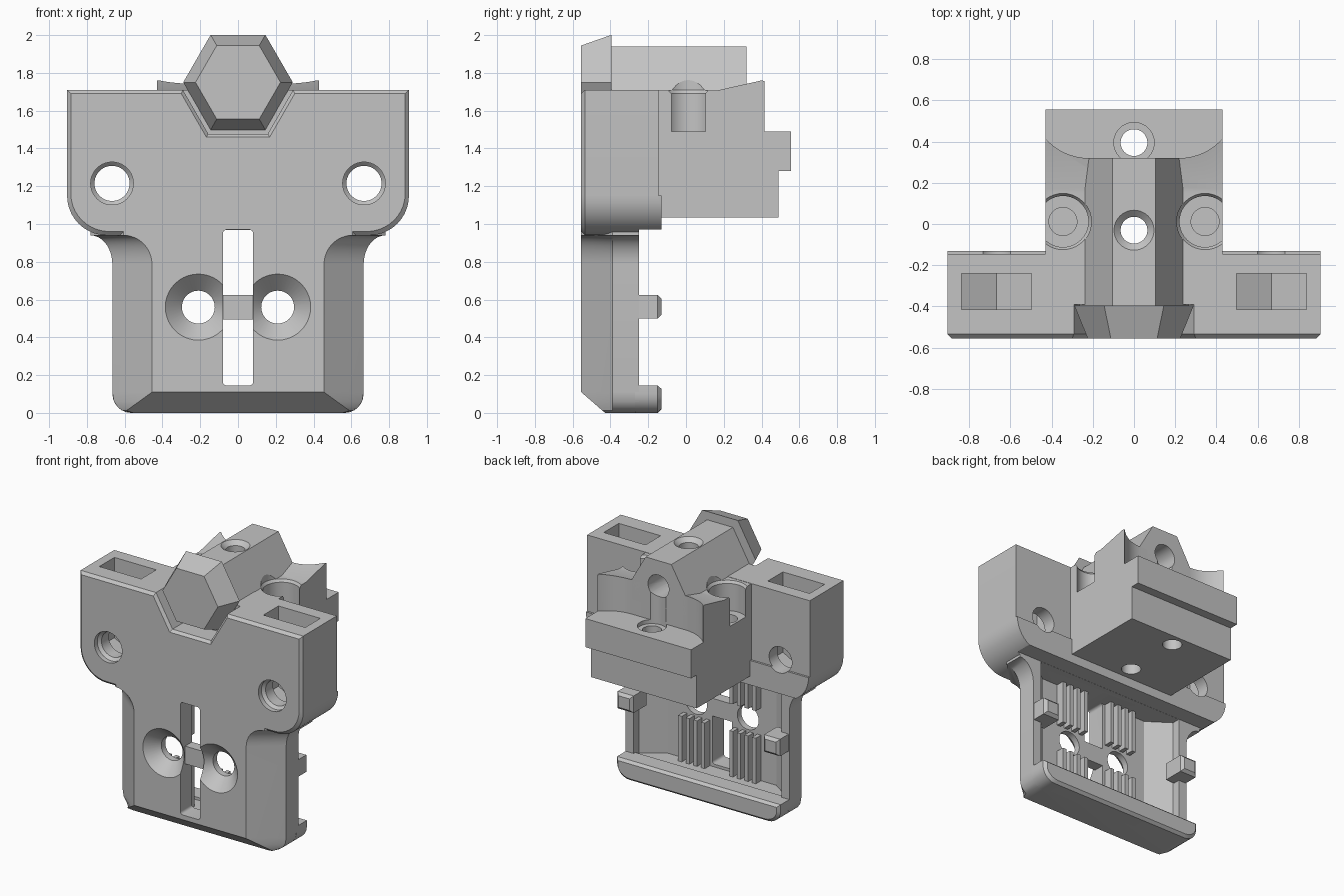
import bpy, bmesh
from math import cos, sin, pi, sqrt, radians

old = bpy.data.objects.get("Cube")
if old:
    bpy.data.objects.remove(old, do_unlink=True)

grey = bpy.data.materials.new("plain_grey")
grey.use_nodes = True
colour = (0.55, 0.55, 0.55, 1)
grey.diffuse_color = colour
grey.node_tree.nodes["Principled BSDF"].inputs["Base Color"].default_value = colour
parts = []


def ring(pts, axis, h):
    """Place a flat outline at height h along an axis."""
    place = {"x": lambda a, b: (h, a, b), "y": lambda a, b: (a, h, b), "z": lambda a, b: (a, b, h)}
    return [place[axis](a, b) for a, b in pts]


def arc(cx, cy, r, a0, a1, n=10):
    return [(cx + r * cos(radians(a0 + (a1 - a0) * i / n)),
             cy + r * sin(radians(a0 + (a1 - a0) * i / n))) for i in range(n + 1)]


def circle(cx, cy, r, n=40):
    return [(cx + r * cos(2 * pi * i / n), cy + r * sin(2 * pi * i / n)) for i in range(n)]


def loft(name, rings, keep=True):
    """Skin a row of matching outlines and cap both ends."""
    bm = bmesh.new()
    rows = [[bm.verts.new(p) for p in r] for r in rings]
    n = len(rows[0])
    for a, b in zip(rows, rows[1:]):
        for i in range(n):
            j = (i + 1) % n
            bm.faces.new((a[i], a[j], b[j], b[i]))
    bm.faces.new(rows[0][::-1])
    bm.faces.new(rows[-1])
    bmesh.ops.recalc_face_normals(bm, faces=bm.faces)
    me = bpy.data.meshes.new(name)
    bm.to_mesh(me)
    bm.free()
    me.materials.append(grey)
    ob = bpy.data.objects.new(name, me)
    bpy.context.collection.objects.link(ob)
    if keep:
        parts.append(ob)
    return ob


def prism(name, pts, axis, a, b, keep=True):
    return loft(name, [ring(pts, axis, a), ring(pts, axis, b)], keep)


def box(name, x0, x1, y0, y1, z0, z1, keep=True):
    return prism(name, [(x0, y0), (x1, y0), (x1, y1), (x0, y1)], "z", z0, z1, keep)


def turned(cx, cy, axis, steps, n=40):
    """Round or six-sided cutter from (position, radius) steps."""
    return loft("cutter", [ring(circle(cx, cy, r, n), axis, h) for h, r in steps], False)


def cut(cutter, *targets):
    for ob in targets:
        mod = ob.modifiers.new("cut", "BOOLEAN")
        mod.operation, mod.solver, mod.object = "DIFFERENCE", "EXACT", cutter
        dg = bpy.context.evaluated_depsgraph_get()
        me = bpy.data.meshes.new_from_object(ob.evaluated_get(dg))
        ob.modifiers.clear()
        ob.data = me
    bpy.data.objects.remove(cutter, do_unlink=True)


# Wide upper plate with rounded lower corners and a chamfered front
W, TOP, LOW, R = 0.905, 1.71, 0.94, 0.21
outline = ([(-W, TOP)] + arc(-W + R, LOW + R, R, 180, 270)
           + arc(W - R, LOW + R, R, 270, 360) + [(W, TOP)])
mid = (TOP + LOW) / 2
inset = [(x * (W - 0.02) / W, mid + (z - mid) * 0.948) for x, z in outline]
plate = loft("upper_plate", [ring(inset, "y", -0.555), ring(outline, "y", -0.535),
                             ring(outline, "y", -0.145)])
back_lip = prism("plate_back_lip", outline, "y", -0.16, -0.13)
cut(box("cutter", -1, 1, -0.3, 0, 1.15, 2, False), back_lip)


# Lower shell: chamfered front, flaring into the plate
def shell_slice(z):
    yf = -0.555 + max(0, 0.11 - z) * 1.15
    flare = 1 - sqrt(max(0, 1 - (min(max(0, z - 0.785), 0.155) / 0.155) ** 2))
    corner = max(0, 0.1 - z)
    wb = 0.565 + sqrt(max(0, 0.01 - corner ** 2)) + 0.115 * flare
    xf = min(0.455 + 0.15 * flare + (yf + 0.555) * 1.2, wb - 0.01)
    half = [(xf, yf), (wb, -0.39), (wb, -0.25)]
    return ring([(-x, y) for x, y in half[::-1]] + half, "z", z)


levels = [0, 0.012, 0.03, 0.06, 0.11, 0.785] + [0.785 + 0.155 * sin(pi / 2 * i / 9) for i in range(1, 10)]
shell = loft("lower_shell", [shell_slice(z) for z in levels + [0.97]])

# Hollow back of the shell and underside of the plate
cavity = [(-0.6, 0), (-0.6, -0.31), (-0.44, -0.42), (0.44, -0.42), (0.6, -0.31), (0.6, 0)]
cut(prism("cutter", cavity, "z", 0.125, 0.969, False), shell, plate, back_lip)
cut(box("cutter", -1, 1, -0.25, 0, 0.8, 0.97, False), plate, back_lip)

# Centre slot with its cross bridge
slot = (arc(0.06, 0.165, 0.02, 270, 360, 4) + arc(0.06, 0.95, 0.02, 0, 90, 4)
        + arc(-0.06, 0.95, 0.02, 90, 180, 4) + arc(-0.06, 0.165, 0.02, 180, 270, 4))
cut(prism("cutter", slot, "y", -0.7, -0.3, False), shell, plate)
bridge = box("slot_bridge", -0.1, 0.1, -0.5, -0.42, 0.495, 0.625)

# Bottom lip with rounded ends
lip = [(-0.665, 0.145)] + arc(-0.565, 0.1, 0.1, 180, 270, 6) + arc(0.565, 0.1, 0.1, 270, 360, 6) + [(0.665, 0.145)]
lip_in = [(x * 0.97, 0.075 + (z - 0.075) * 0.75) for x, z in lip]
loft("bottom_lip", [ring(lip, "y", -0.27), ring(lip, "y", -0.15), ring(lip_in, "y", -0.13)])

# Rear carriage with stepped back and rising ears
carriage = prism("rear_carriage", [
    (-0.2, 1.035), (0.49, 1.035), (0.49, 1.28), (0.555, 1.28), (0.555, 1.49), (0.42, 1.49),
    (0.42, 1.755), (0.4, 1.76), (0.17, 1.708), (-0.2, 1.708)], "x", -0.43, 0.43)
hollow = arc(-0.22, 0.6, 0.28, 180, 270, 14) + arc(0.22, 0.6, 0.28, 270, 360, 14)
cut(prism("cutter", hollow, "z", 1.49, 2.1, False), carriage)

# Ridge along the top and flared hexagonal head
ridge = prism("ridge_rod", [(-0.3, 1.6), (0.3, 1.6), (0.105, 1.94), (-0.105, 1.94)], "y", -0.397, 0.32)
cut(turned(0, 1.75, "y", [(-0.6, 0.335), (-0.555, 0.335), (-0.535, 0.315), (-0.39, 0.315)], 6), plate)
loft("hex_head", [ring(circle(0, 1.75, r, 6), "y", y) for y, r in ((-0.555, 0.225), (-0.395, 0.29))])

# Vertical bores and the rear bore
cut(turned(0, -0.03, "z", [(0.9, 0.065), (1.91, 0.065), (1.941, 0.098), (2.1, 0.098)]), carriage, ridge)
cut(turned(0, 0.395, "z", [(0.9, 0.065), (1.46, 0.065), (1.461, 0.098), (1.75, 0.098)]), carriage, ridge)
cut(turned(0, 1.75, "y", [(-0.03, 0.085), (0.6, 0.085)]), carriage, ridge)

for s in (-1, 1):
    # Plate screw holes and nut pockets
    cut(turned(s * 0.667, 1.215, "y", [(-0.7, 0.113), (-0.52, 0.113), (-0.5, 0.093), (0, 0.093)]), plate, back_lip)
    x = s * 0.667
    nut = [(x - 0.17, 1.8), (x - 0.17, 1.12), (x, 1.03), (x + 0.17, 1.12), (x + 0.17, 1.8)]
    cut(prism("cutter", nut, "y", -0.415, -0.24, False), plate)
    # Countersunk holes in the shell
    cut(turned(s * 0.21, 0.56, "y", [(-0.6, 0.22), (-0.467, 0.087), (-0.3, 0.087)]), shell, bridge)
    # Round side pockets
    cut(turned(s * 0.345, 0.012, "z", [(1.3, 0.068), (1.489, 0.068), (1.49, 0.124), (1.69, 0.124),
                                       (1.71, 0.138), (2.1, 0.138)]), carriage, ridge)
    # Side clips with a tapered tip
    a, b = sorted((s * 0.53, s * 0.66))
    sizes = ((-0.3, 0), (-0.15, 0), (-0.13, 0.02))
    loft("side_clip", [ring([(a + d, 0.5 + d), (b - d, 0.5 + d), (b - d, 0.625 - d), (a + d, 0.625 - d)], "y", y)
                       for y, d in sizes])
    # Inner stiffening ribs
    for i in range(4):
        x = s * (0.115 + 0.062 * i)
        for z0, z1 in ((0.12, 0.46), (0.66, 0.98)):
            box("inner_rib", x - 0.015, x + 0.015, -0.43, -0.36, z0, z1)

# Smooth the curves and keep the hard edges
bpy.ops.object.select_all(action="DESELECT")
for ob in parts:
    ob.select_set(True)
bpy.context.view_layer.objects.active = parts[0]
bpy.ops.object.shade_smooth_by_angle(angle=radians(25))
